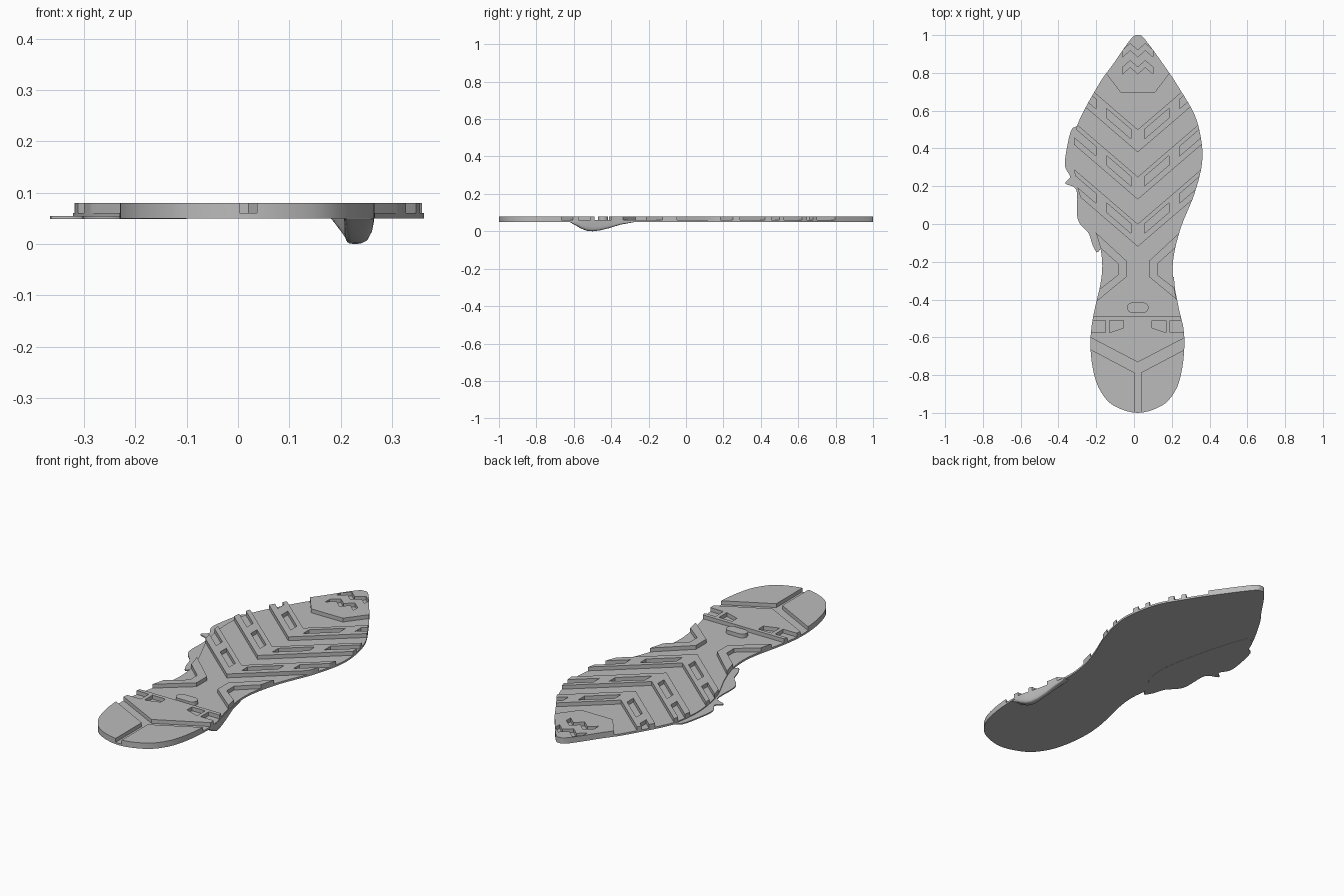
import bpy, bmesh, math
from mathutils import Vector

cube = bpy.data.objects.get("Cube")
if cube:
    bpy.data.objects.remove(cube, do_unlink=True)

CX = 0.02                      # centre line of the tread pattern
BOTTOM, BASE, TOP = 0.05, 0.06, 0.08
SLOPE = 0.86

rubber = bpy.data.materials.new("grey_rubber")
rubber.use_nodes = True
rubber.diffuse_color = (0.5, 0.5, 0.5, 1)
rubber.node_tree.nodes["Principled BSDF"].inputs["Base Color"].default_value = (0.5, 0.5, 0.5, 1)


def finish(name, bm):
    bmesh.ops.recalc_face_normals(bm, faces=bm.faces)
    mesh = bpy.data.meshes.new(name)
    bm.to_mesh(mesh)
    bm.free()
    mesh.materials.append(rubber)
    obj = bpy.data.objects.new(name, mesh)
    bpy.context.collection.objects.link(obj)
    return obj


def prisms(name, polygons, z0, z1):
    """Upright solids from flat outlines, in one object."""
    bm = bmesh.new()
    for pts in polygons:
        face = bm.faces.new([bm.verts.new((x, y, z0)) for x, y in pts])
        new = bmesh.ops.extrude_face_region(bm, geom=[face])["geom"]
        for v in new:
            if isinstance(v, bmesh.types.BMVert):
                v.co.z = z1
    return finish(name, bm)


def boolean(obj, cutter, operation):
    mod = obj.modifiers.new("cut", "BOOLEAN")
    mod.object, mod.operation, mod.solver = cutter, operation, "EXACT"
    bpy.context.view_layer.objects.active = obj
    bpy.ops.object.modifier_apply(modifier=mod.name)
    bpy.data.objects.remove(cutter, do_unlink=True)


def smooth_loop(pts, steps=5):
    """Closed Catmull-Rom curve through the points."""
    p = [Vector(q) for q in pts]
    n, out = len(p), []
    for i in range(n):
        a, b, c, d = p[i - 1], p[i], p[(i + 1) % n], p[(i + 2) % n]
        for k in range(steps):
            t = k / steps
            out.append(tuple(0.5 * (2 * b + (c - a) * t + (2 * a - 5 * b + 4 * c - d) * t * t
                                    + (3 * b - a - 3 * c + d) * t ** 3)))
    return out


def both_sides(pts):
    """Mirror an outline given as distance from the centre line."""
    return [[(CX + s * d, y) for d, y in pts] for s in (-1, 1)]


def slant(apex, thick, d0, d1):
    """Slanted strip on each side, following the chevron direction."""
    y0, y1 = apex + SLOPE * d0, apex + SLOPE * d1
    return both_sides([(d0, y0), (d1, y1), (d1, y1 - thick), (d0, y0 - thick)])


# Foot outline: toe, left edge, heel, right edge
outline = smooth_loop([
    (0.02, 1.0), (0.06, 0.975), (0.18, 0.81), (0.245, 0.71), (0.32, 0.58), (0.355, 0.45),
    (0.36, 0.32), (0.32, 0.16), (0.255, 0.0), (0.22, -0.12), (0.205, -0.22), (0.21, -0.32),
    (0.235, -0.45), (0.262, -0.555), (0.266, -0.66), (0.252, -0.78), (0.22, -0.88),
    (0.15, -0.96), (0.02, -1.0), (-0.11, -0.96), (-0.18, -0.88), (-0.215, -0.78),
    (-0.23, -0.66), (-0.226, -0.555), (-0.208, -0.45), (-0.178, -0.32), (-0.168, -0.22),
    (-0.18, -0.12), (-0.22, 0.0), (-0.29, 0.16), (-0.32, 0.32), (-0.315, 0.45),
    (-0.285, 0.56), (-0.18, 0.75), (-0.115, 0.84), (-0.02, 0.975)])

prisms("sole_plate", [outline], BOTTOM, BASE)

# Thin wavy flange on the side of the forefoot
flange = smooth_loop([
    (-0.22, 0.58), (-0.3, 0.52), (-0.33, 0.5), (-0.352, 0.42), (-0.366, 0.31), (-0.338, 0.25),
    (-0.364, 0.215), (-0.305, 0.18), (-0.302, 0.05), (-0.285, 0.0), (-0.24, -0.05),
    (-0.215, -0.12), (-0.18, -0.135), (-0.1, 0.1)])
prisms("side_flange", [flange], BOTTOM - 0.001, 0.055)


def tread(name, polygons, pits=None):
    obj = prisms(name, polygons, BASE - 0.02, TOP + 0.02)
    boolean(obj, prisms("foot_cutter", [outline], BASE, TOP), "INTERSECT")
    if pits:
        boolean(obj, prisms("pit_cutter", pits, BASE - 0.02, TOP + 0.02), "DIFFERENCE")
    return obj


# Forefoot chevrons with inner slots and open edge slots
for i, apex in enumerate((0.5, 0.25, 0.0)):
    left, right = slant(apex, 0.12, 0, 0.45)
    chevron = [left[1], left[0], right[1], right[2], right[3], left[2]]
    pits = slant(apex - 0.03, 0.05, 0.035, 0.165) + slant(apex - 0.03, 0.05, 0.22, 0.45)
    tread(f"chevron_tread_{i + 1}", [chevron], pits)

# Toe pad with zigzag grooves
toe = [(-0.2, 0.86), (-0.135, 0.78), (-0.07, 0.695), (0.11, 0.695), (0.175, 0.78), (0.24, 0.86),
       (0.24, 1.05), (-0.2, 1.05)]
zigzags = []
for y in (0.92, 0.83):
    line = [(CX + k * 0.04, y + (0.035 if k % 2 else 0)) for k in range(-2, 3)]
    zigzags.append(line + [(x, v - 0.035) for x, v in reversed(line)])
tread("toe_tread", [toe], zigzags)

# Waist brackets and the small oval stud
tread("waist_brackets", both_sides([
    (0.06, -0.195), (0.26, -0.01), (0.26, -0.07), (0.105, -0.21), (0.105, -0.27),
    (0.26, -0.39), (0.26, -0.445), (0.06, -0.28)]))
stud = []
for k in range(16):
    a = 2 * math.pi * (k + 0.5) / 16
    stud.append((CX + math.copysign(0.03, math.cos(a)) + 0.027 * math.cos(a),
                 -0.443 + 0.027 * math.sin(a)))
prisms("oval_stud", [stud], BASE, TOP)

# Front heel block with four pits
heel_front = [(CX - 0.3, -0.49), (CX + 0.3, -0.49), (CX + 0.3, -0.575), (CX, -0.732),
              (CX - 0.3, -0.575)]
heel_pits = (both_sides([(0.075, -0.51), (0.15, -0.51), (0.15, -0.575), (0.075, -0.55)])
             + both_sides([(0.17, -0.51), (0.3, -0.51), (0.3, -0.575), (0.17, -0.575)]))
tread("heel_front_tread", [heel_front], heel_pits)

# Rear heel halves split by a centre groove
tread("heel_rear_treads", both_sides([
    (0.017, -0.787), (0.3, -0.637), (0.3, -1.05), (0.017, -1.05)]))

# Lump hanging below the edge of the waist: rounded sections along y
sections = [(-0.62, 0.264, 0.002), (-0.59, 0.265, 0.018), (-0.56, 0.263, 0.036),
            (-0.53, 0.258, 0.047), (-0.5, 0.25, 0.05), (-0.46, 0.24, 0.045),
            (-0.41, 0.23, 0.033), (-0.35, 0.218, 0.014), (-0.28, 0.211, 0.002)]
bm = bmesh.new()
rows = []
for y, x_out, depth in sections:
    x_in = min(0.207, x_out - 0.03)
    mid, half = (x_in + x_out) / 2, (x_out - x_in) / 2
    row = [bm.verts.new((x_in, y, 0.055))]
    for k in range(13):
        a = math.pi * k / 12
        c, s = math.cos(a), max(0.0, math.sin(a))
        row.append(bm.verts.new((mid - half * math.copysign(abs(c) ** 0.5, c), y,
                                 BOTTOM - depth * s ** 0.5)))
    row.append(bm.verts.new((x_out, y, 0.055)))
    rows.append(row)
for r0, r1 in zip(rows, rows[1:]):
    for k in range(len(r0)):
        j = (k + 1) % len(r0)
        bm.faces.new((r0[k], r0[j], r1[j], r1[k]))
bm.faces.new(rows[0])
bm.faces.new(rows[-1])
finish("edge_lump", bm)

# Smooth the curved walls, keep the tread edges crisp
for obj in bpy.context.view_layer.objects:
    obj.select_set(obj.type == "MESH" and rubber.name in obj.data.materials)
bpy.ops.object.shade_smooth_by_angle(angle=math.radians(30))
